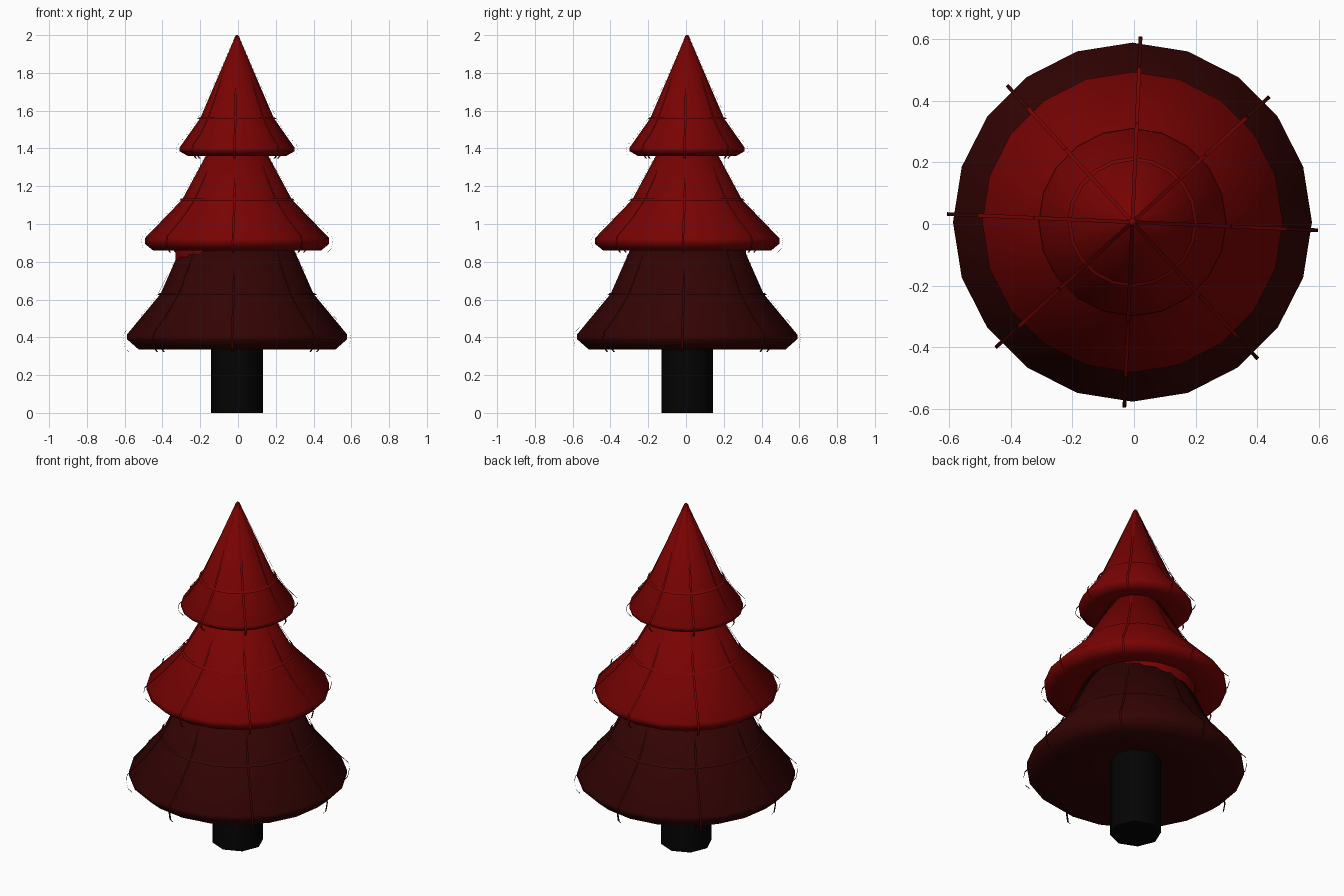
import bpy, bmesh, math
from mathutils import Matrix

cube = bpy.data.objects.get("Cube")
if cube:
    bpy.data.objects.remove(cube)

CX, CY = -0.005, 0.006   # trunk axis
SIDES = 20


def material(name, rgb):
    m = bpy.data.materials.new(name)
    m.use_nodes = True
    m.diffuse_color = (*rgb, 1)
    m.node_tree.nodes["Principled BSDF"].inputs["Base Color"].default_value = (*rgb, 1)
    return m


red = material("deep red", (0.19, 0.0008, 0.0008))
maroon = material("dark maroon", (0.033, 0.001, 0.001))
black = material("trunk black", (0.001, 0.001, 0.001))


def finish(name, bm, mat, angle):
    mesh = bpy.data.meshes.new(name)
    bm.to_mesh(mesh)
    bm.free()
    mesh.materials.append(mat)
    ob = bpy.data.objects.new(name, mesh)
    ob.location = (CX, CY, 0)
    bpy.context.collection.objects.link(ob)
    bpy.ops.object.select_all(action='DESELECT')
    bpy.context.view_layer.objects.active = ob
    ob.select_set(True)
    bpy.ops.object.shade_smooth_by_angle(angle=math.radians(angle))
    return ob


def lathe(name, profile, mat, sides=SIDES, caps=True, angle=70):
    """Turn a bottom-to-top (radius, height) profile about the z axis."""
    bm = bmesh.new()
    rings = []
    for r, z in profile:
        rings.append([bm.verts.new((r * math.cos(a), r * math.sin(a), z))
                      for a in (math.tau * i / sides for i in range(sides))])
    for low, high in zip(rings, rings[1:]):
        for i in range(sides):
            j = (i + 1) % sides
            bm.faces.new((low[i], low[j], high[j], high[i]))
    if caps:
        bm.faces.new(rings[0][::-1])
        bm.faces.new(rings[-1])
    return finish(name, bm, mat, angle)


def ribbons(name, path, width, mat):
    """Eight narrow strips following a (radius, height) path."""
    bm = bmesh.new()
    for k in range(8):
        turn = Matrix.Rotation(math.radians(45 * k - 2.5), 3, 'Z')
        pairs = []
        for r, z in path:
            left, right = (bm.verts.new((r, s * width / 2, z)) for s in (-1, 1))
            left.co, right.co = turn @ left.co, turn @ right.co
            pairs.append((left, right))
        for a, b in zip(pairs, pairs[1:]):
            bm.faces.new((a[0], a[1], b[1], b[0]))
    return finish(name, bm, mat, 30)


# Trunk
lathe("trunk", [(0.137, 0), (0.137, 0.5)], black, sides=8, angle=50)

# Foliage tiers: hollowed underside, under edge, rim, rim, kink, top
tiers = {
    "lower": (maroon, [(0.12, 0.447), (0.52, 0.335), (0.583, 0.39),
                       (0.583, 0.415), (0.405, 0.63), (0.277, 0.92)]),
    "middle": (red, [(0.26, 0.91), (0.445, 0.86), (0.488, 0.895),
                     (0.488, 0.925), (0.29, 1.13), (0.139, 1.41)]),
    "upper": (red, [(0.13, 1.395), (0.26, 1.36), (0.304, 1.385),
                    (0.304, 1.405), (0.195, 1.56), (0.006, 2.0)]),
}

for label, (mat, prof) in tiers.items():
    lathe(label + "_tier", prof, mat)
    _, (_, z0), _, (rr, rz), (kr, kz), (tr, tz) = prof
    # Garland ring around the kink
    lathe(label + "_ring", [(kr + 0.016, kz - 0.005), (kr + 0.004, kz + 0.005)],
          mat, caps=False)
    # Wires down the slope, hooked under the rim
    half = ((tr + kr) / 2, (tz + kz) / 2)
    skirt = ((rr + kr) / 2, (rz + kz) / 2)
    ribbons(label + "_wires",
            [(rr - 0.01, z0 - 0.012), (rr + 0.01, z0 + 0.008), (rr + 0.02, rz - 0.02),
             (rr + 0.014, rz + 0.01), (skirt[0] + 0.008, skirt[1]),
             (kr + 0.013, kz), (half[0] + 0.004, half[1]), (tr + 0.003, tz - 0.005)],
            0.012, mat)

# Off-centre red core that peeks out beneath the middle tier
core = lathe("middle_tier_core", [(0.302, 0.76), (0.302, 0.9)], red)
core.location.x -= 0.0235
core.location.y += 0.0085
